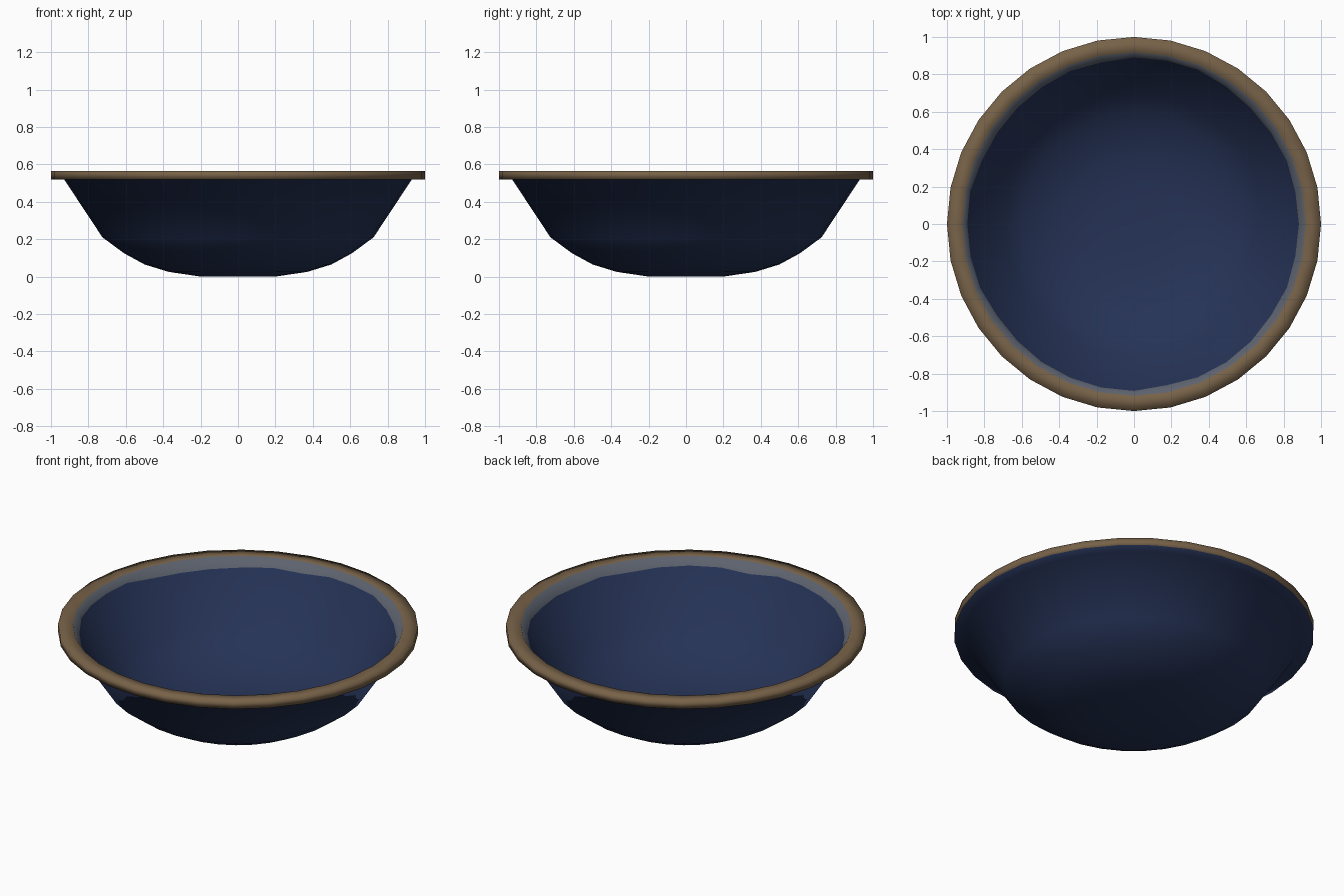
import bpy, bmesh, math, random

if "Cube" in bpy.data.objects:
    bpy.data.objects.remove(bpy.data.objects["Cube"])
random.seed(4)
SIDES = 32


def make_material(name, color):
    mat = bpy.data.materials.new(name)
    mat.use_nodes = True
    mat.diffuse_color = (*color, 1)
    bsdf = next(n for n in mat.node_tree.nodes if n.type == 'BSDF_PRINCIPLED')
    bsdf.inputs["Base Color"].default_value = (*color, 1)
    bsdf.inputs["Roughness"].default_value = 0.7
    return mat


BLUE, BROWN, GREY = range(3)
materials = [make_material("dark blue glaze", (0.019, 0.033, 0.095)),
             make_material("brown rim", (0.185, 0.122, 0.065)),
             make_material("grey blue glaze edge", (0.107, 0.122, 0.155))]

# Profile from underside to inside floor: radius, height, colour of the band that follows
profile = [
    (0.20, 0.0, BLUE), (0.37, 0.025, BLUE), (0.50, 0.065, BLUE),
    (0.61, 0.125, BLUE), (0.725, 0.21, BLUE), (0.93, 0.52, BLUE),
    (1.0, 0.52, BROWN), (1.0, 0.565, BROWN),
    (0.918, 0.565, GREY), (0.886, 0.515, BLUE),
    (0.70, 0.235, BLUE), (0.59, 0.155, BLUE), (0.48, 0.10, BLUE),
    (0.36, 0.062, BLUE), (0.20, 0.04, BLUE),
]
GLAZE_EDGE = 9

bm = bmesh.new()
rings = []
for i, (radius, height, _) in enumerate(profile):
    ring = []
    for s in range(SIDES):
        a = math.tau * s / SIDES
        # The lower edge of the grey glaze wanders along the wall
        drop = random.uniform(-0.012, 0.012) if i == GLAZE_EDGE else 0
        r = radius + drop * 0.66
        ring.append(bm.verts.new((r * math.cos(a), r * math.sin(a), height + drop)))
    rings.append(ring)

# Walls and rim
for i in range(len(rings) - 1):
    low, high = rings[i], rings[i + 1]
    for s in range(SIDES):
        t = (s + 1) % SIDES
        face = bm.faces.new((low[s], low[t], high[t], high[s]))
        face.material_index = profile[i][2]

# Base and inside floor
bm.faces.new(list(reversed(rings[0])))
bm.faces.new(rings[-1])
bmesh.ops.recalc_face_normals(bm, faces=bm.faces)
for face in bm.faces:
    face.smooth = True

mesh = bpy.data.meshes.new("bowl")
bm.to_mesh(mesh)
bm.free()
for mat in materials:
    mesh.materials.append(mat)
bowl = bpy.data.objects.new("bowl", mesh)
bpy.context.collection.objects.link(bowl)
